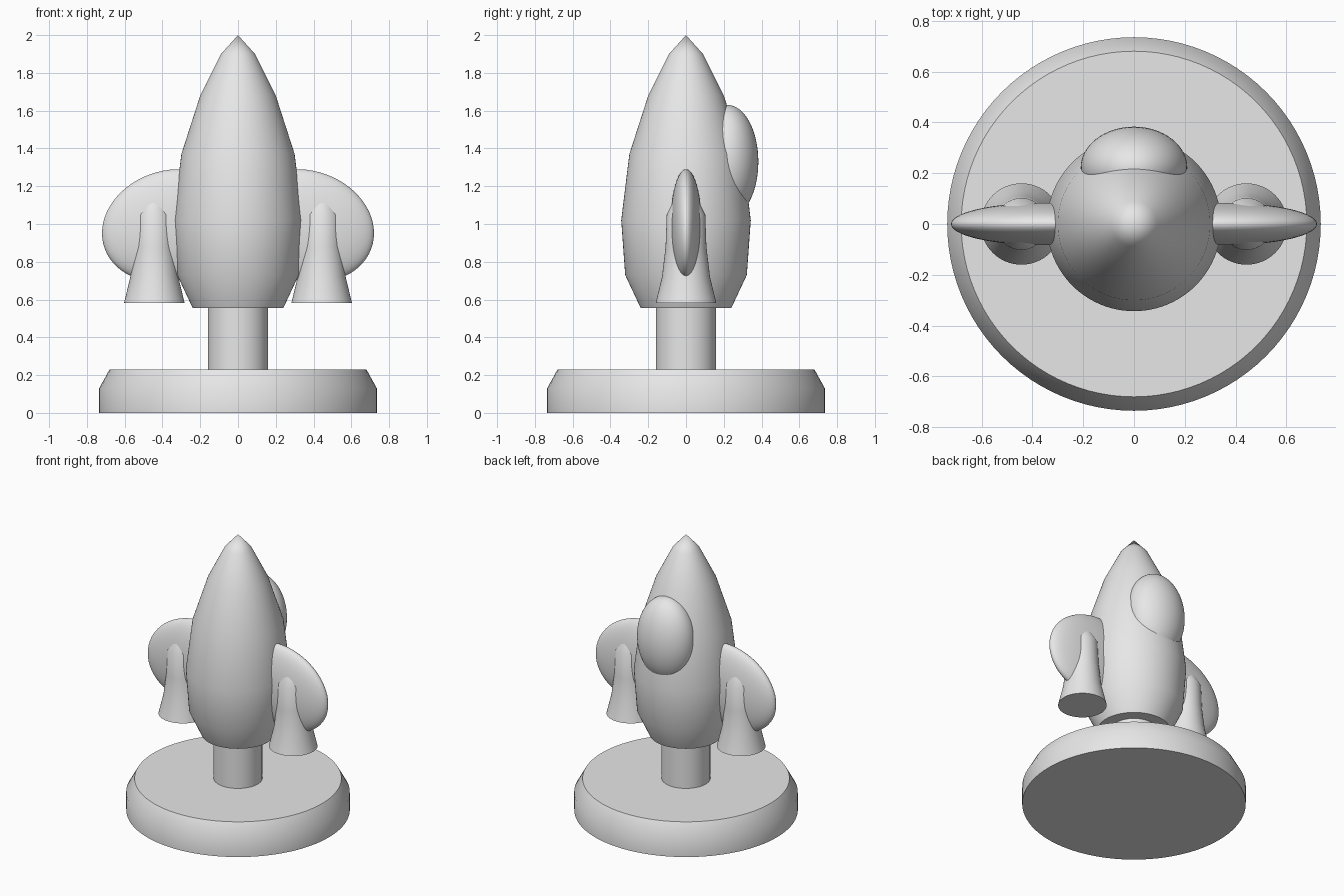
import bpy
import bmesh
import math
from mathutils import Matrix

cube = bpy.data.objects.get("Cube")
if cube:
    bpy.data.objects.remove(cube, do_unlink=True)

grey = bpy.data.materials.new("plain grey")
grey.use_nodes = True
grey.diffuse_color = (0.8, 0.8, 0.8, 1)
grey.node_tree.nodes["Principled BSDF"].inputs["Base Color"].default_value = (0.8, 0.8, 0.8, 1)


def finish(name, bm):
    """Turn a bmesh into a smooth shaded grey object with sharp rims."""
    bmesh.ops.recalc_face_normals(bm, faces=bm.faces)
    mesh = bpy.data.meshes.new(name)
    bm.to_mesh(mesh)
    bm.free()
    mesh.materials.append(grey)
    obj = bpy.data.objects.new(name, mesh)
    bpy.context.collection.objects.link(obj)
    bpy.ops.object.select_all(action="DESELECT")
    obj.select_set(True)
    bpy.context.view_layer.objects.active = obj
    bpy.ops.object.shade_smooth_by_angle(angle=math.radians(35))
    return obj


def lathe(name, profile, x=0, sides=96):
    """Spin (radius, height) points around a vertical axis at x."""
    bm = bmesh.new()
    points = [(0, profile[0][1])] + profile
    if profile[-1][0] > 0:
        points.append((0, profile[-1][1]))
    verts = [bm.verts.new((r, 0, z)) for r, z in points]
    edges = [bm.edges.new(pair) for pair in zip(verts, verts[1:])]
    bmesh.ops.spin(bm, geom=verts + edges, cent=(0, 0, 0), axis=(0, 0, 1),
                   angle=math.tau, steps=sides, use_merge=True)
    bmesh.ops.remove_doubles(bm, verts=bm.verts, dist=0.0001)
    bmesh.ops.translate(bm, verts=bm.verts, vec=(x, 0, 0))
    return finish(name, bm)


def ellipsoid(name, centre, radii, lean=0):
    """Stretched sphere; lean shears its height along x."""
    rx, ry, rz = radii
    shape = Matrix(((rx, 0, 0, centre[0]),
                    (0, ry, 0, centre[1]),
                    (rz * lean, 0, rz * math.sqrt(1 - lean * lean), centre[2]),
                    (0, 0, 0, 1)))
    bm = bmesh.new()
    bmesh.ops.create_uvsphere(bm, u_segments=64, v_segments=32, radius=1, matrix=shape)
    return finish(name, bm)


# Display stand
lathe("base", [(0.735, 0), (0.735, 0.13), (0.68, 0.23)])
lathe("stem", [(0.16, 0.2), (0.16, 0.6)])

# Rocket hull
lathe("hull", [(0.24, 0.555), (0.322, 0.73), (0.343, 1.02), (0.3, 1.37),
               (0.2, 1.68), (0.09, 1.9), (0, 2)])

# Canopy bulge at the back
ellipsoid("canopy", (0, 0.22, 1.33), (0.21, 0.163, 0.3))

# Side fins and boosters
for side, sign in (("left", 1), ("right", -1)):
    ellipsoid(side + "_fin", (0.36 * sign, 0, 0.99), (0.36, 0.083, 0.3), -0.13 * sign)
    lathe(side + "_booster", [(0.16, 0.583), (0.127, 0.72), (0.108, 0.88),
                              (0.102, 1.05), (0.062, 1.13)], 0.443 * sign, 64)
